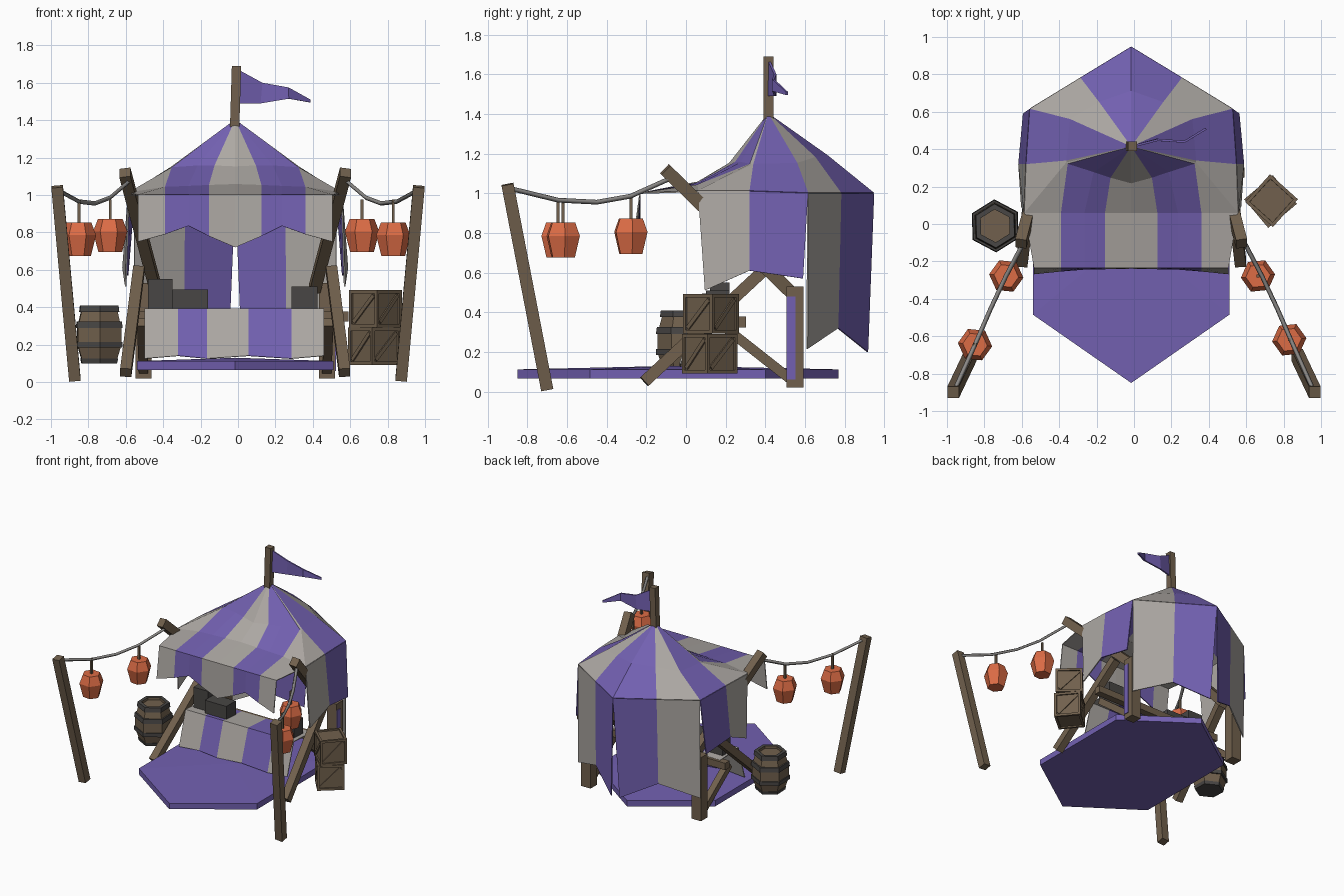
import bpy, bmesh, math
from mathutils import Vector, Matrix

if "Cube" in bpy.data.objects:
    bpy.data.objects.remove(bpy.data.objects["Cube"])

def mat(name, rgb):
    m = bpy.data.materials.new(name)
    m.diffuse_color = (*rgb, 1)
    m.use_nodes = True
    m.node_tree.nodes["Principled BSDF"].inputs["Base Color"].default_value = m.diffuse_color
    return m

PURPLE = mat("purple_cloth", (0.17, 0.118, 0.44))
GREY = mat("grey_cloth", (0.42, 0.395, 0.37))
WOOD = mat("brown_wood", (0.165, 0.118, 0.074))
IRON = mat("dark_iron", (0.065, 0.061, 0.058))
ORANGE = mat("orange_paper", (0.72, 0.15, 0.06))
ROPE = mat("grey_rope", (0.27, 0.26, 0.25))
CX = -0.015   # the tent sits slightly left of centre

def finish(bm, name, mats, loc=(0, 0, 0)):
    bmesh.ops.remove_doubles(bm, verts=bm.verts, dist=0.0005)
    bmesh.ops.recalc_face_normals(bm, faces=bm.faces)
    me = bpy.data.meshes.new(name)
    bm.to_mesh(me)
    bm.free()
    for m in mats:
        me.materials.append(m)
    ob = bpy.data.objects.new(name, me)
    ob.location = loc
    bpy.context.collection.objects.link(ob)
    return ob

def cloth(name, rows, stripes, mirror=True, thick=0.008, loc=(CX, 0, 0)):
    """Sheet through rows of points; stripes holds g or p for each column."""
    bm = bmesh.new()
    grid = [[bm.verts.new(p) for p in r] for r in rows]
    for a, b in zip(grid, grid[1:]):
        for i, s in enumerate(stripes):
            f = bm.faces.new((a[i], a[i + 1], b[i + 1], b[i]))
            f.material_index = "gp".index(s)
    ob = finish(bm, name, [GREY, PURPLE], loc)
    if mirror:
        ob.modifiers.new("mirror", 'MIRROR')
    sol = ob.modifiers.new("thickness", 'SOLIDIFY')
    sol.thickness = thick
    sol.offset = 0
    return ob

def beam(name, a, b, w=0.06, d=None, m=WOOD):
    """Square timber from a to b."""
    a, b = Vector(a), Vector(b)
    z = (b - a).normalized()
    ref = Vector((1, 0, 0)) if abs(z.x) < 0.9 else Vector((0, 1, 0))
    y = z.cross(ref).normalized()
    x = y.cross(z)
    rot = Matrix((x, y, z)).transposed().to_4x4()
    bm = bmesh.new()
    bmesh.ops.create_cube(bm, size=1, matrix=Matrix.Translation((a + b) / 2) @ rot
                          @ Matrix.Diagonal((w, d or w, (b - a).length, 1)))
    return finish(bm, name, [m])

def lathe(name, profile, n, loc, mats, ids, turn=0.0):
    """Turned n-sided part; ids gives a material index per profile segment."""
    bm = bmesh.new()
    rings = [[bm.verts.new((r * math.cos(turn + 2 * math.pi * k / n),
                            r * math.sin(turn + 2 * math.pi * k / n), z)) for k in range(n)]
             for r, z in profile]
    for a, b, i in zip(rings, rings[1:], ids):
        for k in range(n):
            f = bm.faces.new((a[k], a[(k + 1) % n], b[(k + 1) % n], b[k]))
            f.material_index = i
    bm.faces.new(rings[0]).material_index = ids[0]
    bm.faces.new(rings[-1]).material_index = ids[-1]
    return finish(bm, name, mats, loc)

# Carpet: long hexagon with a slightly raised middle
bm = bmesh.new()
outline = [(0, -.85), (.525, -.485), (.525, .4), (0, .77), (-.525, .4), (-.525, -.485)]
lo = [bm.verts.new((x, y, .065)) for x, y in outline]
hi = [bm.verts.new((x, y, .112)) for x, y in outline]
mid = bm.verts.new((0, -.05, .13))
bm.faces.new(lo)
for i in range(6):
    j = (i + 1) % 6
    bm.faces.new((lo[i], lo[j], hi[j], hi[i]))
    bm.faces.new((hi[i], hi[j], mid))
finish(bm, "carpet", [PURPLE], (CX, 0, 0))

# Roof: apex, middle ring and eave, right half from front to back.
# The grey corner stripes run out at the middle ring.
middle = [(0, .22, 1.15), (.11, .25, 1.155), (.2, .28, 1.155), (.338, .323, 1.145), (.345, .33, 1.14),
          (.345, .34, 1.145), (.325, .56, 1.15), (.17, .65, 1.18), (0, .71, 1.19)]
eave = [(0, .06, 1.055), (.14, .06, 1.05), (.25, .06, 1.045), (.375, .06, 1.04), (.57, .06, 1.01),
        (.56, .32, 1.01), (.54, .615, 1.0), (.27, .78, 1.0), (0, .945, 1.0)]
cloth("roof", [[(0, .415, 1.4)] * 9, middle, eave], "gppggpgp")

# Front awning with its zigzag valance
edge_x = [0, .14, .25, .375, .52]
drop_z = [.72, .78, .835, .79, .75]
drop_y = [-.235, -.238, -.24, -.25, -.265]
cloth("front_awning", [eave[:5], [(x, -.232, 1.0) for x in edge_x],
                       list(zip(edge_x, drop_y, drop_z))], "gppg")

# Side and back drapes
cloth("side_drape", [eave[4:7], [(.585, .095, .51), (.6, .32, .61), (.575, .59, .57)]], "gp")
cloth("back_drape", [eave[6:], [(.54, .61, .215), (.275, .765, .32), (.035, .915, .2)]], "gp")

# Timber side frames
for s, side in ((-1, "left"), (1, "right")):
    def P(x, y, z):
        return (CX + s * x, y, z)
    beam(side + "_front_leg", P(.585, -.21, .05), P(.515, .38, .6))
    beam(side + "_roof_beam", P(.59, -.105, 1.12), P(.425, .53, .5), .06, .065)
    beam(side + "_back_post", P(.49, .55, .02), P(.49, .55, .53), .085)
    beam(side + "_brace", P(.5, .2, .32), P(.49, .53, .06), .05)
beam("cross_beam", (-.56, .275, .35), (.59, .275, .35), .055)
beam("post_cloth_strip", (.519, .53, .06), (.519, .53, .48), .008, .045, PURPLE)

# Counter with striped cloth and goods on top
xs = [-.5, -.32, -.165, .055, .285, .46]
hem = [.125, .14, .125, .14, .125, .14]
cloth("counter_cloth", [[(x, .28, .375) for x in xs], [(x, .05, .39) for x in xs],
                        [(x, -.03, z) for x, z in zip(xs, hem)]], "gpgpg", False, loc=(0, 0, 0))
for i, (x, y, w, d, h) in enumerate([(-.415, .17, .13, .1, .165), (-.255, .14, .19, .12, .11),
                                     (.355, .16, .14, .12, .125)]):
    beam("counter_box_%d" % i, (x, y, .385), (x, y, .385 + h), w, d, IRON)

# Flagpole and pennant
beam("flagpole", (-.018, .415, 1.36), (-.008, .415, 1.69), .05)
cloth("pennant", [[(.01, .42, 1.665), (.13, .45, 1.6), (.27, .44, 1.575), (.385, .51, 1.51)],
                  [(.01, .42, 1.49), (.12, .45, 1.49), (.27, .44, 1.515), (.385, .51, 1.495)]],
      "ppp", False, .012, (0, 0, 0))

# Lantern posts, sagging ropes and lanterns
for s, side in ((-1, "left"), (1, "right")):
    beam(side + "_lantern_post", (s * .872, -.7, .01), (s * .967, -.9, 1.045), .062)
    path = [(.96, -.89, 1.025), (.85, -.645, .965), (.765, -.45, .955),
            (.685, -.28, .985), (.585, -.09, 1.07)]
    cu = bpy.data.curves.new(side + "_rope", 'CURVE')
    cu.dimensions = '3D'
    cu.bevel_depth = .012
    cu.bevel_resolution = 0
    sp = cu.splines.new('POLY')
    sp.points.add(len(path) - 1)
    for pt, (x, y, z) in zip(sp.points, path):
        pt.co = (s * x, y, z, 1)
    cu.materials.append(ROPE)
    bpy.context.collection.objects.link(bpy.data.objects.new(side + "_rope", cu))
    for name, x, y, z in (("outer", .84, -.632 + s * .013, .675), ("inner", .673, -.278, .695)):
        x -= s * .01
        lathe("%s_%s_lantern" % (side, name), [(.064, 0), (.092, .11), (.066, .178)], 6,
              (s * x, y, z), [ORANGE], [0, 0], 0.1 * s)
        beam("%s_%s_lantern_cord" % (side, name), (s * x, y, z + .17), (s * x, y, .975), .015)

# Barrel with iron hoops and a recessed lid
lathe("barrel", [(.108, .1), (.115, .125), (.11, .125), (.13, .185), (.142, .185), (.142, .215),
                 (.135, .215), (.135, .29), (.142, .29), (.137, .325), (.125, .325), (.112, .375),
                 (.122, .375), (.117, .41), (.088, .41), (.088, .39)], 6, (-.742, -.01, 0),
      [WOOD, IRON], [1, 1, 0, 1, 1, 1, 0, 1, 1, 1, 0, 1, 1, 1, 0], math.radians(-28))

# Stacked crates: recessed panels and a diagonal brace on each side
def crate(name, x, y, z, size, turn):
    bm = bmesh.new()
    bmesh.ops.create_cube(bm, size=size)
    faces = bm.faces[:]
    bmesh.ops.inset_individual(bm, faces=faces, thickness=.025)
    bmesh.ops.inset_individual(bm, faces=faces, thickness=.001, depth=-.01)
    M = Matrix.Translation((x, y, z)) @ Matrix.Rotation(math.radians(turn), 4, 'Z')
    finish(bm, name, [WOOD]).matrix_world = M
    h, r = size / 2 - .006, size / 2 - .028
    for k in range(4):
        R = M @ Matrix.Rotation(k * math.pi / 2, 4, 'Z')
        beam("%s_brace_%d" % (name, k), (-r, -h, -r), (r, -h, r), .022, .01).matrix_world = R

crate("lower_crate", .73, .12, .191, .2, 40)
crate("upper_crate", .735, .125, .392, .2, 48)
